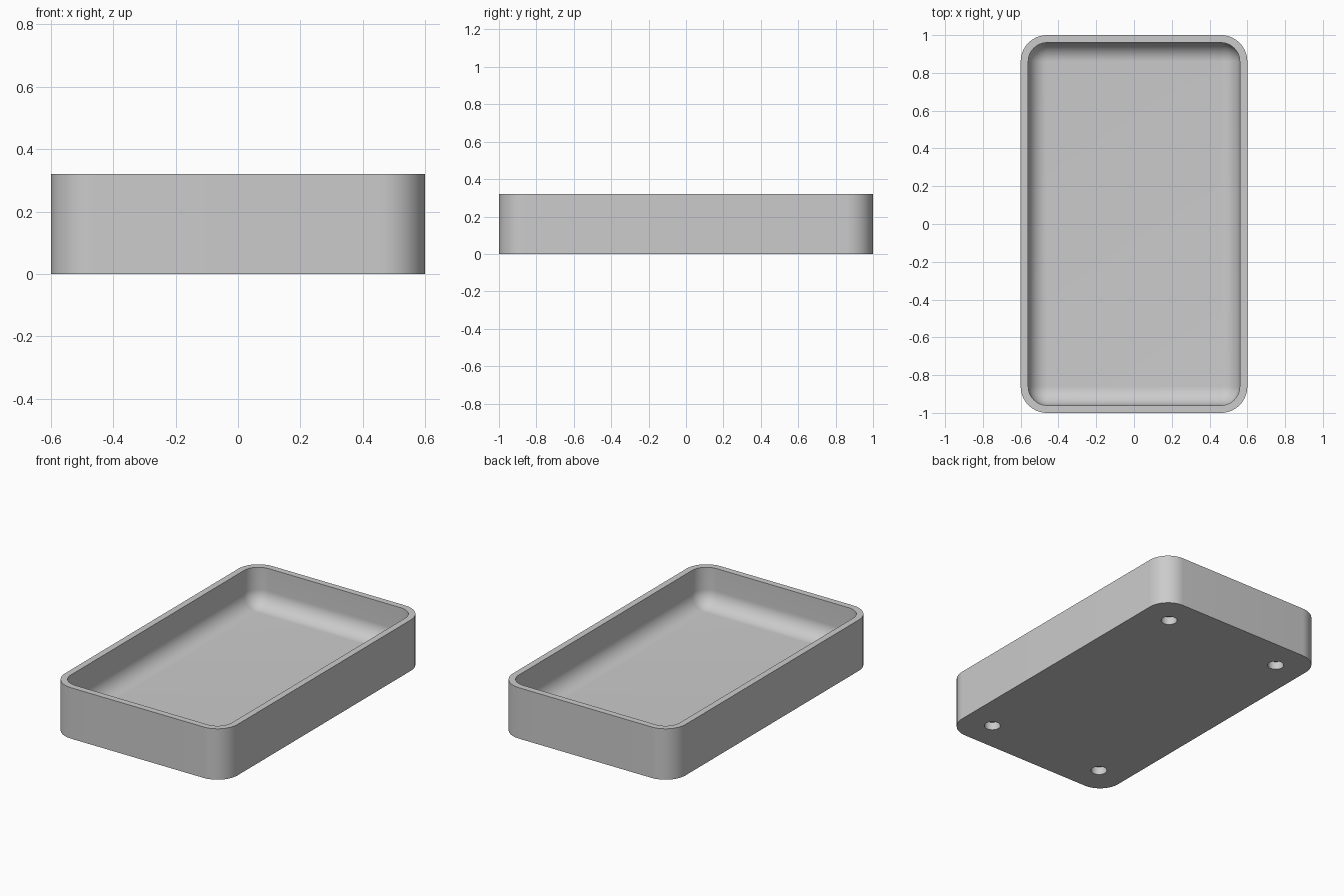
import bpy, bmesh
from math import sin, cos, pi

HALF_X, HALF_Y, HEIGHT = 0.6, 1.0, 0.32
WALL, FLOOR, CORNER = 0.04, 0.08, 0.14
FILLET = CORNER - WALL
SEGMENTS = 16

if "Cube" in bpy.data.objects:
    bpy.data.objects.remove(bpy.data.objects["Cube"])

grey = bpy.data.materials.new("light_grey")
grey.use_nodes = True
colour = (0.6, 0.6, 0.6, 1)
grey.diffuse_color = colour
grey.node_tree.nodes["Principled BSDF"].inputs["Base Color"].default_value = colour


def ring(bm, inset, z):
    """Rounded rectangle loop, inset from the outer outline."""
    radius = CORNER - inset
    verts = []
    for q, (sx, sy) in enumerate([(1, 1), (-1, 1), (-1, -1), (1, -1)]):
        for i in range(SEGMENTS + 1):
            a = (q + i / SEGMENTS) * pi / 2
            verts.append(bm.verts.new((sx * (HALF_X - CORNER) + radius * cos(a),
                                       sy * (HALF_Y - CORNER) + radius * sin(a), z)))
    return verts


def make_object(name, bm):
    mesh = bpy.data.meshes.new(name)
    bm.to_mesh(mesh)
    bm.free()
    mesh.materials.append(grey)
    obj = bpy.data.objects.new(name, mesh)
    bpy.context.collection.objects.link(obj)
    return obj


# Tray shell: outer wall, flat rim, inner wall and rounded floor edge
bm = bmesh.new()
profile = [(0, 0), (0, HEIGHT), (WALL, HEIGHT)]
for i in range(SEGMENTS + 1):
    a = i / SEGMENTS * pi / 2
    profile.append((WALL + FILLET * (1 - cos(a)), FLOOR + FILLET * (1 - sin(a))))
loops = [ring(bm, inset, z) for inset, z in profile]
for low, high in zip(loops, loops[1:]):
    for i in range(len(low)):
        j = (i + 1) % len(low)
        bm.faces.new((low[i], low[j], high[j], high[i]))
bm.faces.new(loops[0][::-1])
bm.faces.new(loops[-1])
bmesh.ops.remove_doubles(bm, verts=bm.verts, dist=0.0001)
bmesh.ops.recalc_face_normals(bm, faces=bm.faces)
tray = make_object("tray", bm)

# Four blind holes in the underside
bm = bmesh.new()
for sx in (-1, 1):
    for sy in (-1, 1):
        made = bmesh.ops.create_cone(bm, cap_ends=True, segments=32, radius1=0.047,
                                     radius2=0.047, depth=0.1)
        bmesh.ops.translate(bm, verts=made["verts"], vec=(sx * 0.41, sy * 0.81, 0))
cutter = make_object("hole_cutter", bm)
cutter.hide_render = True

cut = tray.modifiers.new("foot_holes", "BOOLEAN")
cut.operation = "DIFFERENCE"
cut.solver = "EXACT"
cut.object = cutter

bpy.ops.object.select_all(action="DESELECT")
bpy.context.view_layer.objects.active = tray
tray.select_set(True)
bpy.ops.object.modifier_apply(modifier=cut.name)
bpy.data.objects.remove(cutter)
bpy.ops.object.shade_smooth_by_angle(angle=pi / 6)
